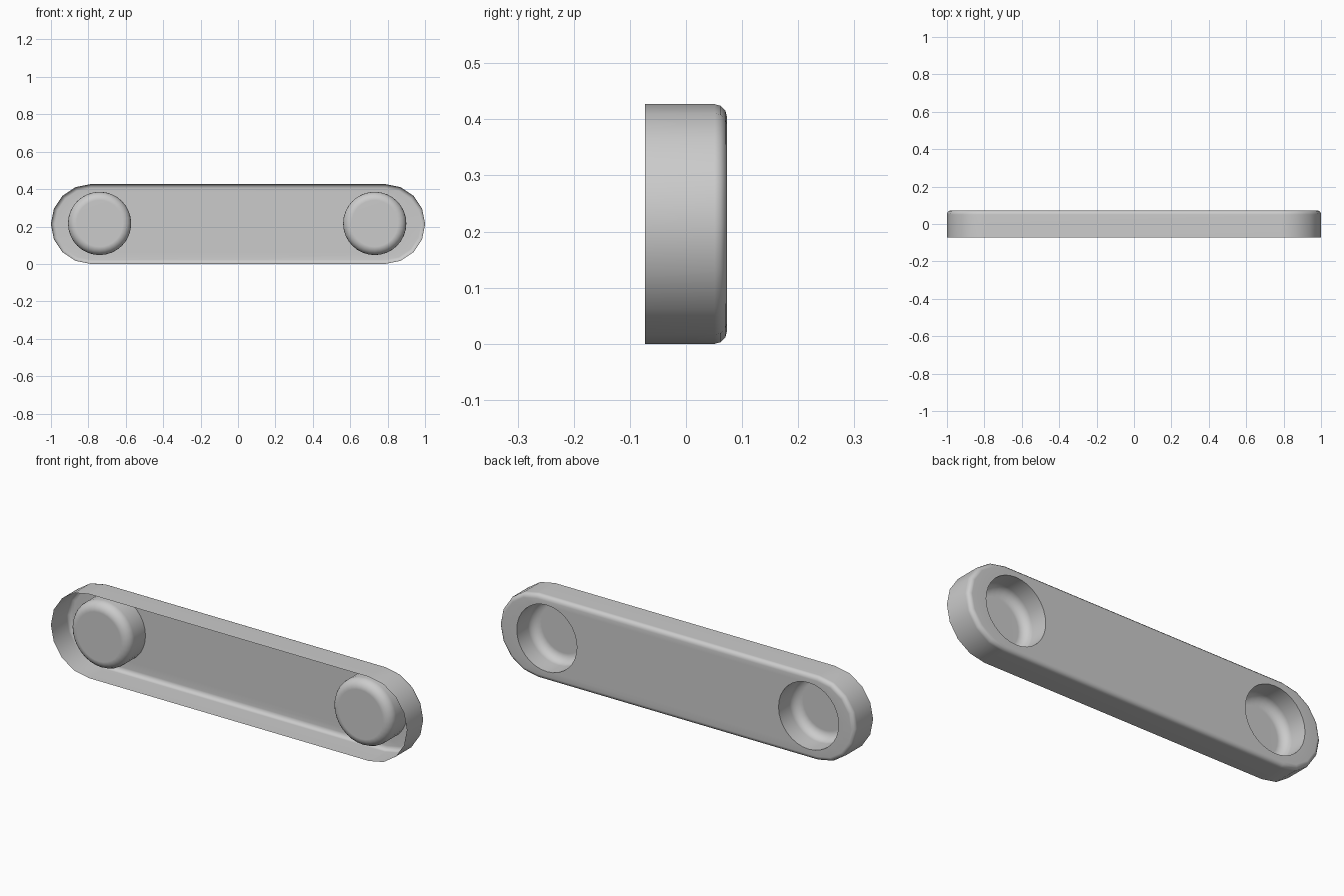
import bpy, bmesh, math

if "Cube" in bpy.data.objects:
    bpy.data.objects.remove(bpy.data.objects["Cube"])

HALF, R = 0.787, 0.2135          # straight half length, end radius
FRONT, BACK, BEVEL = -0.073, 0.073, 0.022
CUP_R, CUP_Z, CUP_FRONT, CUP_BEVEL = 0.169, 0.2165, -0.06, 0.045

grey = bpy.data.materials.new("light grey")
grey.diffuse_color = (0.6, 0.6, 0.6, 1)
grey.use_nodes = True
grey.node_tree.nodes["Principled BSDF"].inputs["Base Color"].default_value = grey.diffuse_color

bm = bmesh.new()


def bridge(a, b):
    n = len(a)
    for i in range(n):
        j = (i + 1) % n
        bm.faces.new((a[i], a[j], b[j], b[i]))


def stadium(y, inset):
    """Pill-shaped loop with eight segments per rounded end."""
    r, loop = R - inset, []
    for cx, start in ((HALF, -90), (-HALF, 90)):
        for i in range(9):
            t = math.radians(start + 22.5 * i)
            loop.append(bm.verts.new((cx + r * math.cos(t), y, R + r * math.sin(t))))
    return loop


def circle(cx, y, r, n=32):
    return [bm.verts.new((cx + r * math.cos(math.tau * i / n), y,
                          CUP_Z + r * math.sin(math.tau * i / n))) for i in range(n)]


def loft(loops):
    for a, b in zip(loops, loops[1:]):
        bridge(a, b)


def loop_edges(loop):
    return [bm.edges.get((loop[i - 1], loop[i])) for i in range(len(loop))]


# outer wall with rounded back edge
wall = [stadium(FRONT, 0)]
for k in range(4):
    t = math.pi / 2 * k / 3
    wall.append(stadium(BACK - BEVEL + BEVEL * math.sin(t), BEVEL * (1 - math.cos(t))))
loft(wall)
edges = loop_edges(wall[-1])

# two round cups sunk in from the back
for cx in (-0.74, 0.731):
    cup = [circle(cx, BACK, CUP_R)]
    for k in range(6):
        t = math.pi / 2 * k / 5
        cup.append(circle(cx, CUP_FRONT + CUP_BEVEL * (1 - math.sin(t)),
                          CUP_R - CUP_BEVEL * (1 - math.cos(t))))
    loft(cup)
    bm.faces.new(cup[-1])
    edges += loop_edges(cup[0])

# flat back panel around the cup openings
bmesh.ops.triangle_fill(bm, edges=edges, use_beauty=True, normal=(0, 1, 0))
bmesh.ops.recalc_face_normals(bm, faces=bm.faces[:])
panel = max(bm.faces, key=lambda f: f.calc_center_median().y)
if panel.normal.y < 0:
    bmesh.ops.reverse_faces(bm, faces=bm.faces[:])

mesh = bpy.data.meshes.new("pill_shell")
bm.to_mesh(mesh)
bm.free()
mesh.materials.append(grey)
shell = bpy.data.objects.new("pill_shell", mesh)
bpy.context.collection.objects.link(shell)
bpy.context.view_layer.objects.active = shell
shell.select_set(True)
bpy.ops.object.shade_smooth_by_angle(angle=math.radians(40))

# keep the flat panels evenly shaded
mod = shell.modifiers.new("even shading", 'WEIGHTED_NORMAL')
mod.keep_sharp = True
